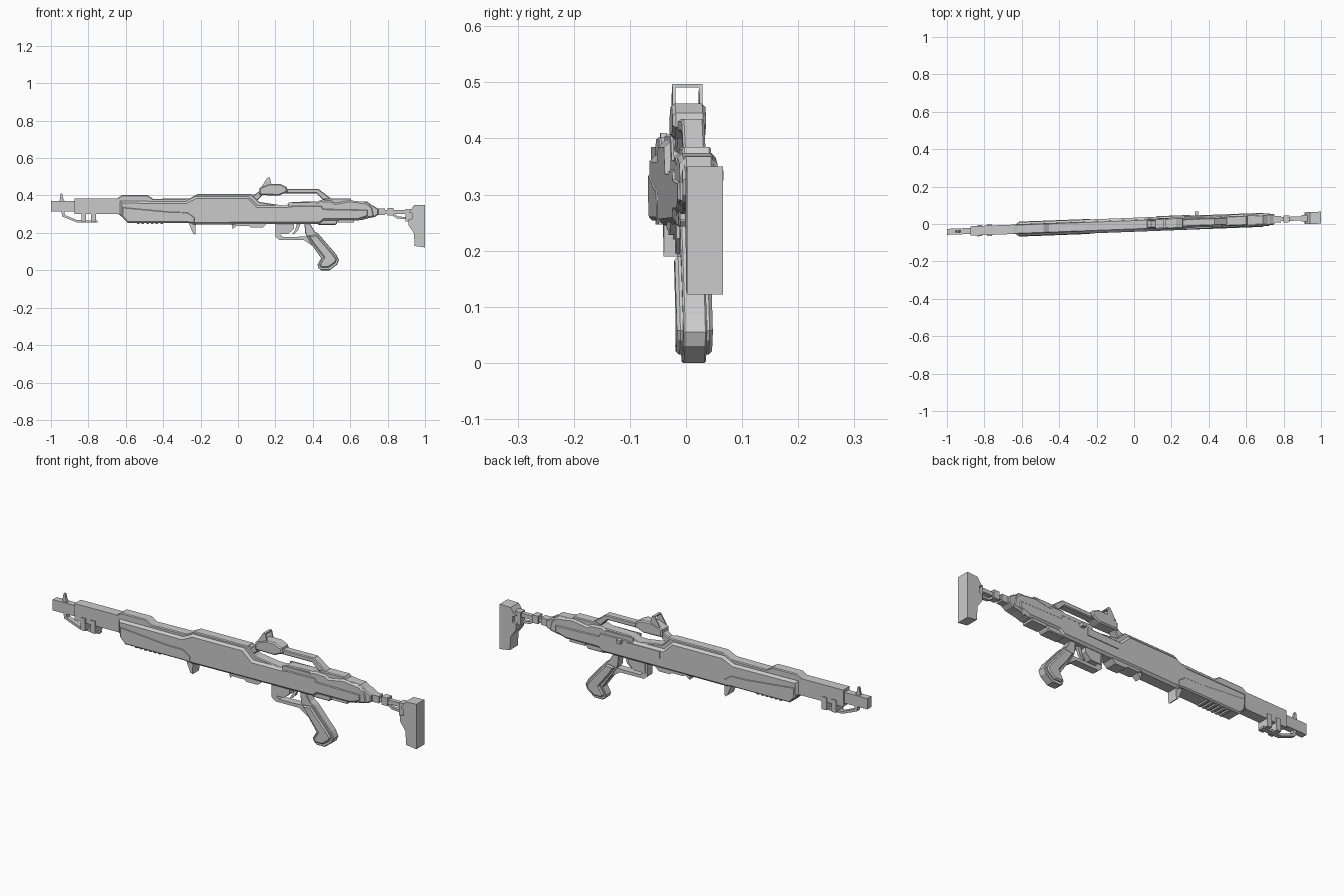
import bpy, bmesh

SLOPE, SHIFT = 0.038, -0.004   # the rifle lies slightly askew to the x axis


def plate(name, pts, half, bevel=0.0, y=0.0):
    """Extrude an x-z profile across the rifle, chamfer the side rims, skew it."""
    bm = bmesh.new()
    face = bm.faces.new([bm.verts.new((x, y - half, z)) for x, z in pts])
    ext = bmesh.ops.extrude_face_region(bm, geom=[face])
    for v in [g for g in ext['geom'] if isinstance(g, bmesh.types.BMVert)]:
        v.co.y += 2 * half
    bmesh.ops.recalc_face_normals(bm, faces=bm.faces)
    if bevel:
        rims = [e for e in bm.edges if abs(e.verts[0].co.y - e.verts[1].co.y) < 1e-6]
        bmesh.ops.bevel(bm, geom=rims, offset=bevel, segments=1, affect='EDGES',
                        profile=0.5, clamp_overlap=True)
    for v in bm.verts:
        v.co.y += SLOPE * v.co.x + SHIFT
    me = bpy.data.meshes.new(name)
    bm.to_mesh(me)
    bm.free()
    ob = bpy.data.objects.new(name, me)
    bpy.context.collection.objects.link(ob)
    return ob


def block(name, x0, x1, z0, z1, half, bevel=0.0, y=0.0):
    return plate(name, [(x0, z0), (x1, z0), (x1, z1), (x0, z1)], half, bevel, y)


# Barrel and muzzle
block("muzzle", -1.0, -0.86, 0.315, 0.37, 0.016)
block("barrel_shroud", -0.875, -0.60, 0.30, 0.385, 0.025)
plate("front_sight", [(-0.955, 0.365), (-0.925, 0.365), (-0.935, 0.385),
                      (-0.94, 0.41), (-0.948, 0.41)], 0.006)
plate("lower_front_rail", [(-0.945, 0.32), (-0.93, 0.32), (-0.925, 0.295), (-0.86, 0.268),
                           (-0.75, 0.266), (-0.75, 0.256), (-0.86, 0.256), (-0.94, 0.288)], 0.012)
for i, x in enumerate((-0.838, -0.785)):
    block(f"rail_clamp_{i}", x, x + 0.025, 0.262, 0.325, 0.030)

# Central spine, visible along the top
plate("receiver_spine", [(-0.645, 0.305), (-0.645, 0.385), (-0.62, 0.402), (-0.485, 0.402),
                         (-0.455, 0.382), (-0.26, 0.384), (-0.215, 0.407), (0.07, 0.407),
                         (0.115, 0.365), (0.25, 0.345), (0.29, 0.365), (0.46, 0.37), (0.47, 0.385),
                         (0.60, 0.385), (0.61, 0.37), (0.69, 0.368), (0.72, 0.345),
                         (0.72, 0.285), (0.66, 0.268), (-0.60, 0.27)], 0.026, 0.004)

# Chamfered side shell
plate("receiver_shell", [(-0.63, 0.30), (-0.63, 0.37), (-0.28, 0.368), (-0.225, 0.395),
                         (0.055, 0.395), (0.105, 0.347), (0.26, 0.347), (0.30, 0.352),
                         (0.45, 0.352), (0.46, 0.335), (0.70, 0.33), (0.70, 0.285),
                         (0.64, 0.265), (0.46, 0.265), (0.44, 0.248), (-0.24, 0.245),
                         (-0.27, 0.265), (-0.59, 0.265)], 0.0375, 0.011)

# Lower handguard with grip ribs and hand stop
plate("lower_handguard", [(-0.62, 0.285), (-0.62, 0.34), (-0.36, 0.315), (-0.27, 0.313),
                          (-0.23, 0.285), (-0.23, 0.25), (-0.27, 0.254), (-0.59, 0.254)],
      0.040, 0.006)
for i in range(6):
    x = -0.54 + i * 0.025
    block(f"handguard_rib_{i}", x, x + 0.013, 0.247, 0.258, 0.030)
plate("hand_stop", [(-0.265, 0.26), (-0.225, 0.26), (-0.228, 0.19), (-0.24, 0.197),
                    (-0.255, 0.232)], 0.027)

# Underside housings
plate("loading_gate", [(-0.03, 0.25), (0.0, 0.237), (0.06, 0.237), (0.07, 0.228),
                       (0.13, 0.228), (0.155, 0.25)], 0.030)
plate("gate_catch", [(-0.035, 0.25), (-0.028, 0.22), (-0.012, 0.235), (0.0, 0.25)], 0.018)
plate("rear_lower_housing", [(0.42, 0.27), (0.43, 0.243), (0.52, 0.243), (0.53, 0.253),
                             (0.535, 0.27)], 0.030, 0.004)
block("rear_lower_step", 0.535, 0.62, 0.255, 0.28, 0.030)

# Rear receiver pieces
plate("rear_cheek", [(0.40, 0.30), (0.40, 0.355), (0.44, 0.375), (0.50, 0.372), (0.52, 0.36),
                     (0.60, 0.374), (0.69, 0.362), (0.72, 0.335), (0.73, 0.285),
                     (0.68, 0.275), (0.55, 0.29)], 0.034, 0.008)
plate("rear_cap", [(0.70, 0.282), (0.70, 0.352), (0.725, 0.345), (0.75, 0.328),
                   (0.75, 0.297), (0.73, 0.285)], 0.030, 0.005)

# Action details on the far side
block("ejection_port", 0.12, 0.30, 0.30, 0.335, 0.003, y=0.038)
block("bolt_handle", 0.325, 0.345, 0.325, 0.343, 0.012, y=0.046)
for s in (-1, 1):
    block("rear_lug_" + ("near" if s < 0 else "far"), 0.27, 0.42, 0.338, 0.362, 0.004, y=s * 0.030)

# Carry handle bridging the open gap
plate("carry_handle", [(0.05, 0.405), (0.09, 0.405), (0.13, 0.435), (0.43, 0.435), (0.50, 0.382),
                       (0.455, 0.375), (0.42, 0.411), (0.14, 0.411), (0.09, 0.36), (0.06, 0.37)],
      0.020, 0.004)

# Sight unit with an open square frame
plate("sight_body", [(0.115, 0.402), (0.115, 0.44), (0.165, 0.462), (0.225, 0.462),
                     (0.26, 0.445), (0.265, 0.42), (0.22, 0.40)], 0.030, 0.006)
for s in (-1, 1):
    plate("sight_post_" + ("near" if s < 0 else "far"),
          [(0.125, 0.445), (0.18, 0.455), (0.17, 0.497), (0.158, 0.497)], 0.003, y=s * 0.024)
block("sight_crossbar", 0.157, 0.17, 0.491, 0.497, 0.026)

# Trigger group
plate("trigger_guard", [(0.20, 0.25), (0.20, 0.18), (0.22, 0.163), (0.35, 0.163),
                        (0.40, 0.13), (0.42, 0.16), (0.37, 0.18), (0.30, 0.179),
                        (0.24, 0.179), (0.228, 0.19), (0.228, 0.25)], 0.019)
plate("guard_front_web", [(0.21, 0.25), (0.21, 0.195), (0.27, 0.195), (0.30, 0.222),
                          (0.30, 0.25)], 0.024)
plate("trigger", [(0.315, 0.25), (0.305, 0.215), (0.29, 0.195), (0.298, 0.192),
                  (0.32, 0.212), (0.335, 0.25)], 0.007)

# Pistol grip: body, side panel, heel
plate("pistol_grip", [(0.355, 0.25), (0.36, 0.195), (0.385, 0.15), (0.445, 0.065),
                      (0.425, 0.03), (0.43, 0.012), (0.445, 0.0), (0.49, 0.0),
                      (0.53, 0.03), (0.54, 0.055), (0.525, 0.085), (0.43, 0.195),
                      (0.41, 0.208), (0.385, 0.25)], 0.021, 0.003)
plate("grip_panel", [(0.375, 0.185), (0.40, 0.145), (0.458, 0.07), (0.435, 0.03), (0.445, 0.015),
                     (0.485, 0.015), (0.52, 0.04), (0.528, 0.058), (0.51, 0.085),
                     (0.42, 0.19)], 0.032, 0.006)

# Stock tube, strut and butt plate
block("stock_socket", 0.74, 0.785, 0.295, 0.33, 0.018)
block("stock_tube", 0.77, 0.95, 0.302, 0.322, 0.011)
block("tube_collar", 0.80, 0.832, 0.293, 0.333, 0.018)
plate("stock_strut", [(0.815, 0.30), (0.85, 0.277), (0.93, 0.27), (0.93, 0.282),
                      (0.855, 0.288), (0.83, 0.305)], 0.008)
block("butt_clamp", 0.895, 0.935, 0.262, 0.328, 0.018)
plate("butt_stock", [(0.915, 0.31), (0.94, 0.348), (1.0, 0.35), (1.0, 0.122), (0.945, 0.13),
                     (0.94, 0.20), (0.912, 0.24), (0.912, 0.27), (0.93, 0.275), (0.93, 0.305)],
      0.032)
